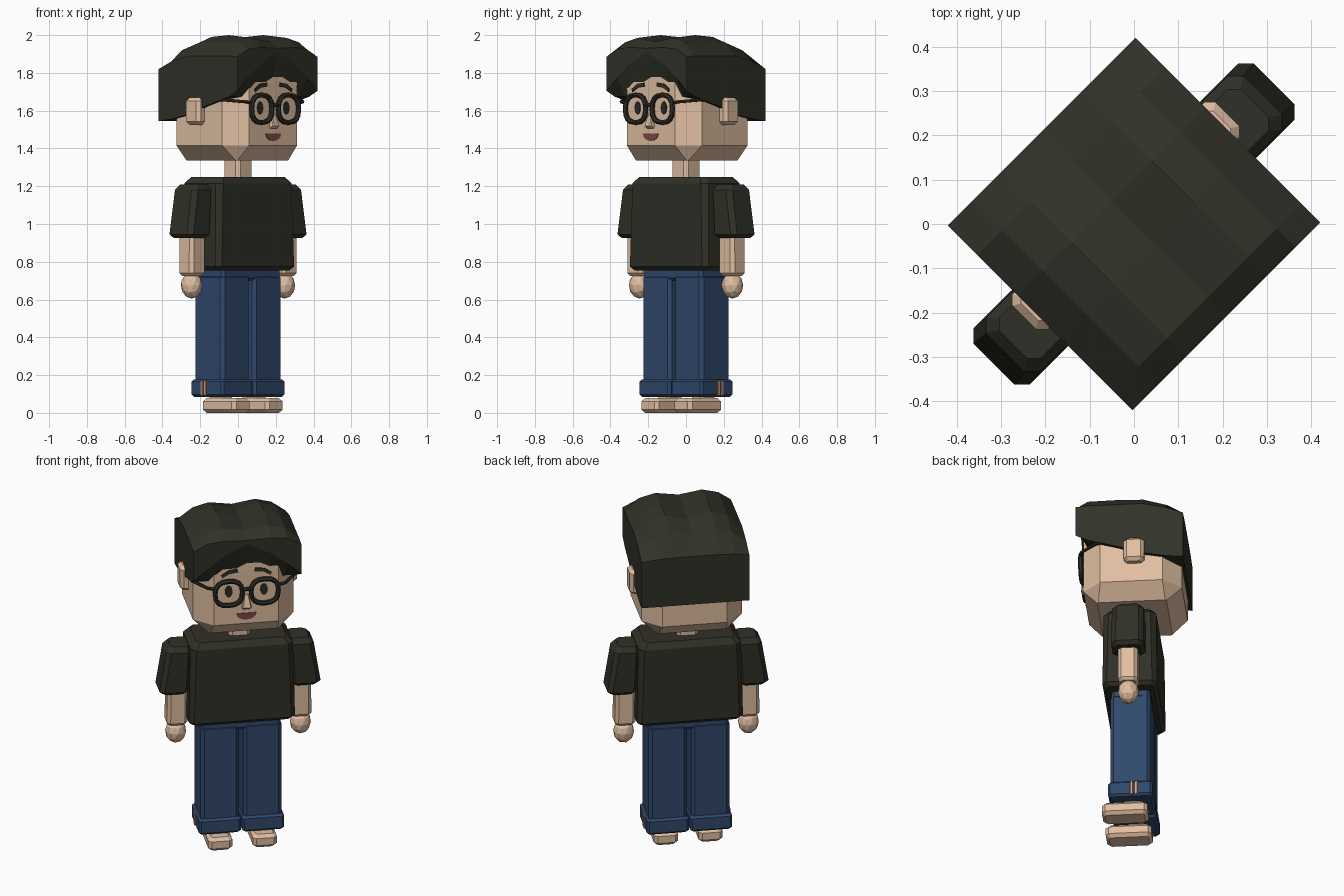
import bpy, bmesh, math
from mathutils import Matrix, Vector

cube = bpy.data.objects.get("Cube")
if cube:
    bpy.data.objects.remove(cube, do_unlink=True)

# The figure is modelled facing -y, then turned an eighth of a circle
TURN = Matrix.Rotation(math.radians(45), 4, 'Z')
SIDES = (("left", 1), ("right", -1))


def material(name, r, g, b):
    m = bpy.data.materials.new(name)
    m.use_nodes = True
    m.diffuse_color = (r, g, b, 1)
    node = m.node_tree.nodes["Principled BSDF"]
    node.inputs["Base Color"].default_value = (r, g, b, 1)
    node.inputs["Roughness"].default_value = 0.9
    return m


SKIN = material("skin", .75, .52, .36)
HAIR = material("dark hair", .030, .031, .021)
SHIRT = material("dark shirt", .030, .030, .021)
JEANS = material("blue denim", .030, .066, .150)
FRAME = material("black frame", .024, .024, .018)
LIPS = material("dark red", .22, .065, .06)
STITCH = material("orange stitch", .72, .36, .18)


def finish(name, bm, mat):
    bmesh.ops.recalc_face_normals(bm, faces=bm.faces)
    bm.transform(TURN)
    me = bpy.data.meshes.new(name)
    bm.to_mesh(me)
    bm.free()
    me.materials.append(mat)
    ob = bpy.data.objects.new(name, me)
    bpy.context.collection.objects.link(ob)
    return ob


def bridge(bm, loops):
    """Skin a stack of closed loops and cap both ends."""
    for a, b in zip(loops, loops[1:]):
        n = len(a)
        for i in range(n):
            bm.faces.new((a[i], a[(i + 1) % n], b[(i + 1) % n], b[i]))
    bm.faces.new(loops[0])
    bm.faces.new(loops[-1])


def loft(name, rings, mat, s=1):
    """Rings are (z, x0, x1, y0, y1, corner cut)."""
    bm = bmesh.new()
    loops = []
    for z, x0, x1, y0, y1, c in rings:
        pts = [(x0 + c, y0), (x1 - c, y0), (x1, y0 + c), (x1, y1 - c),
               (x1 - c, y1), (x0 + c, y1), (x0, y1 - c), (x0, y0 + c)]
        loops.append([bm.verts.new((s * x, y, z)) for x, y in pts])
    bridge(bm, loops)
    return finish(name, bm, mat)


def soft_box(name, x0, x1, y0, y1, z0, z1, c, mat, s=1):
    full = (x0, x1, y0, y1, c)
    small = (x0 + c, x1 - c, y0 + c, y1 - c, c * .6)
    return loft(name, [(z0, *small), (z0 + c, *full),
                       (z1 - c, *full), (z1, *small)], mat, s)


def plate(name, pts, y, depth, mat):
    """Thin outline in x and z, facing forward."""
    bm = bmesh.new()
    bridge(bm, [[bm.verts.new((x, v, z)) for x, z in pts] for v in (y, y - depth)])
    return finish(name, bm, mat)


def tube(name, pts, radius, mat, closed=False):
    cu = bpy.data.curves.new(name, 'CURVE')
    cu.dimensions = '3D'
    cu.bevel_depth = radius
    cu.bevel_resolution = 1
    cu.use_fill_caps = True
    sp = cu.splines.new('POLY')
    sp.points.add(len(pts) - 1)
    for p, co in zip(sp.points, pts):
        p.co = (*co, 1)
    sp.use_cyclic_u = closed
    tmp = bpy.data.objects.new(name + "_path", cu)
    bpy.context.collection.objects.link(tmp)
    bm = bmesh.new()
    bm.from_mesh(bpy.data.meshes.new_from_object(
        tmp.evaluated_get(bpy.context.evaluated_depsgraph_get())))
    bpy.data.objects.remove(tmp, do_unlink=True)
    ob = finish(name, bm, mat)
    for f in ob.data.polygons:
        f.use_smooth = False
        f.material_index = 0
    return ob


# Torso, hips and neck
loft("shirt_body", [
    (.755, -.275, .275, -.13, .13, .02), (.775, -.295, .295, -.15, .15, .025),
    (1.215, -.285, .285, -.145, .145, .03), (1.25, -.25, .25, -.12, .12, .02)], SHIRT)
soft_box("hips", -.22, .22, -.107, .107, .70, .78, .015, JEANS)
soft_box("neck", -.06, .06, -.06, .06, 1.22, 1.37, .018, SKIN)

# Legs, feet and arms
for side, s in SIDES:
    soft_box(side + "_trouser_leg", .012, .225, -.11, .11, .12, .735, .018, JEANS, s)
    soft_box(side + "_cuff", .004, .237, -.122, .122, .085, .178, .012, JEANS, s)
    soft_box(side + "_foot", .057, .191, -.162, .09, 0, .078, .018, SKIN, s)
    soft_box(side + "_ankle", .08, .17, -.05, .06, .05, .13, .015, SKIN, s)
    for i, y in enumerate((.0, .026)):
        soft_box(f"{side}_stitch_{i}", .234, .242, y, y + .014, .09, .173, .002, STITCH, s)
    loft(side + "_sleeve", [
        (.925, .30, .43, -.07, .07, .02), (.945, .28, .448, -.09, .09, .025),
        (1.18, .265, .41, -.087, .087, .025), (1.21, .275, .385, -.065, .065, .02)], SHIRT, s)
    loft(side + "_forearm", [
        (.725, .30, .39, -.042, .042, .015), (.74, .288, .402, -.054, .054, .018),
        (.95, .285, .40, -.054, .054, .018)], SKIN, s)
    bm = bmesh.new()
    bmesh.ops.create_icosphere(bm, subdivisions=2, radius=1, matrix=Matrix.Translation(
        (s * .347, 0, .675)) @ Matrix.Diagonal((.058, .058, .07, 1)))
    finish(side + "_hand", bm, SKIN)
    soft_box(side + "_ear", .25, .325, -.03, .082, 1.525, 1.67, .018, SKIN, s)

# Head, tapered at the jaw and under the hair
loft("head", [
    (1.335, -.195, .195, -.185, .195, .006), (1.415, -.28, .28, -.262, .28, .1),
    (1.74, -.28, .28, -.262, .28, .1), (1.92, -.2, .2, -.258, .13, .08)], SKIN)

# Hair: crown heights by row (front to back) and distance from the parting
COLS = (0, .13, .22, .3)
ROWS = (-.295, -.235, -.06, .07, .2, .295)
CROWN = ((1.93, 1.935, 1.925, 1.885), (1.965, 1.985, 1.962, 1.89),
         (1.96, 2.0, 1.965, 1.89), (1.955, 1.99, 1.96, 1.89),
         (1.925, 1.945, 1.92, 1.86), (1.835, 1.835, 1.83, 1.82))
FRINGE = (1.91, 1.845, 1.775, 1.705)
HEM = (1.705, 1.675, 1.625, 1.58, 1.555, 1.545)
bm = bmesh.new()
xs = [-c for c in COLS[:0:-1]] + list(COLS)
top, low = {}, {}
for i, x in enumerate(xs):
    k = abs(i - 3)
    for j, y in enumerate(ROWS):
        top[i, j] = bm.verts.new((x, y, CROWN[j][k]))
        low[i, j] = bm.verts.new((x, y, FRINGE[k] if j == 0 else HEM[j]))
NX, NY = len(xs) - 1, len(ROWS) - 1
for i in range(NX):
    for j in range(NY):
        for g in (top, low):
            bm.faces.new((g[i, j], g[i + 1, j], g[i + 1, j + 1], g[i, j + 1]))
rim = ([(i, 0) for i in range(NX)] + [(NX, j) for j in range(NY)]
       + [(i, NY) for i in range(NX, 0, -1)] + [(0, j) for j in range(NY, 0, -1)])
for a, b in zip(rim, rim[1:] + rim[:1]):
    bm.faces.new((low[a], low[b], top[b], top[a]))
finish("hair", bm, HAIR)

# Nose and mouth
loft("nose", [(1.505, -.022, .022, -.272, -.25, .004), (1.52, -.026, .026, -.29, -.25, .006),
              (1.59, -.012, .012, -.268, -.25, .003)], SKIN)
arc = [math.pi * i / 8 for i in range(9)]
plate("mouth", [(.056 * math.cos(a), 1.478 - .038 * math.sin(a)) for a in arc],
      -.26, .007, LIPS)

# Eyes, brows and glasses
for side, s in SIDES:
    ring = [2 * math.pi * i / 16 for i in range(16)]
    plate(side + "_eye", [(s * .098 + .021 * math.cos(a), 1.615 + .034 * math.sin(a))
                          for a in ring], -.26, .007, FRAME)
    plate(side + "_eyebrow", [(s * x, z) for x, z in (
        (.045, 1.728), (.05, 1.748), (.1, 1.742), (.14, 1.715), (.135, 1.7), (.095, 1.722))],
        -.256, .012, HAIR)

    def squared(v):
        return math.copysign(abs(v) ** .8, v)
    tube(side + "_rim", [(s * .1 + .076 * squared(math.cos(a)), -.278,
                          1.61 + .073 * squared(math.sin(a))) for a in ring],
         .014, FRAME, closed=True)
    tube(side + "_temple", [(s * x, y, z) for x, y, z in (
        (.172, -.278, 1.64), (.215, -.27, 1.647), (.288, -.18, 1.657), (.292, .02, 1.665))],
        .009, FRAME)
tube("glasses_bridge", [(-.03, -.278, 1.625), (0, -.284, 1.632), (.03, -.278, 1.625)],
     .011, FRAME)
